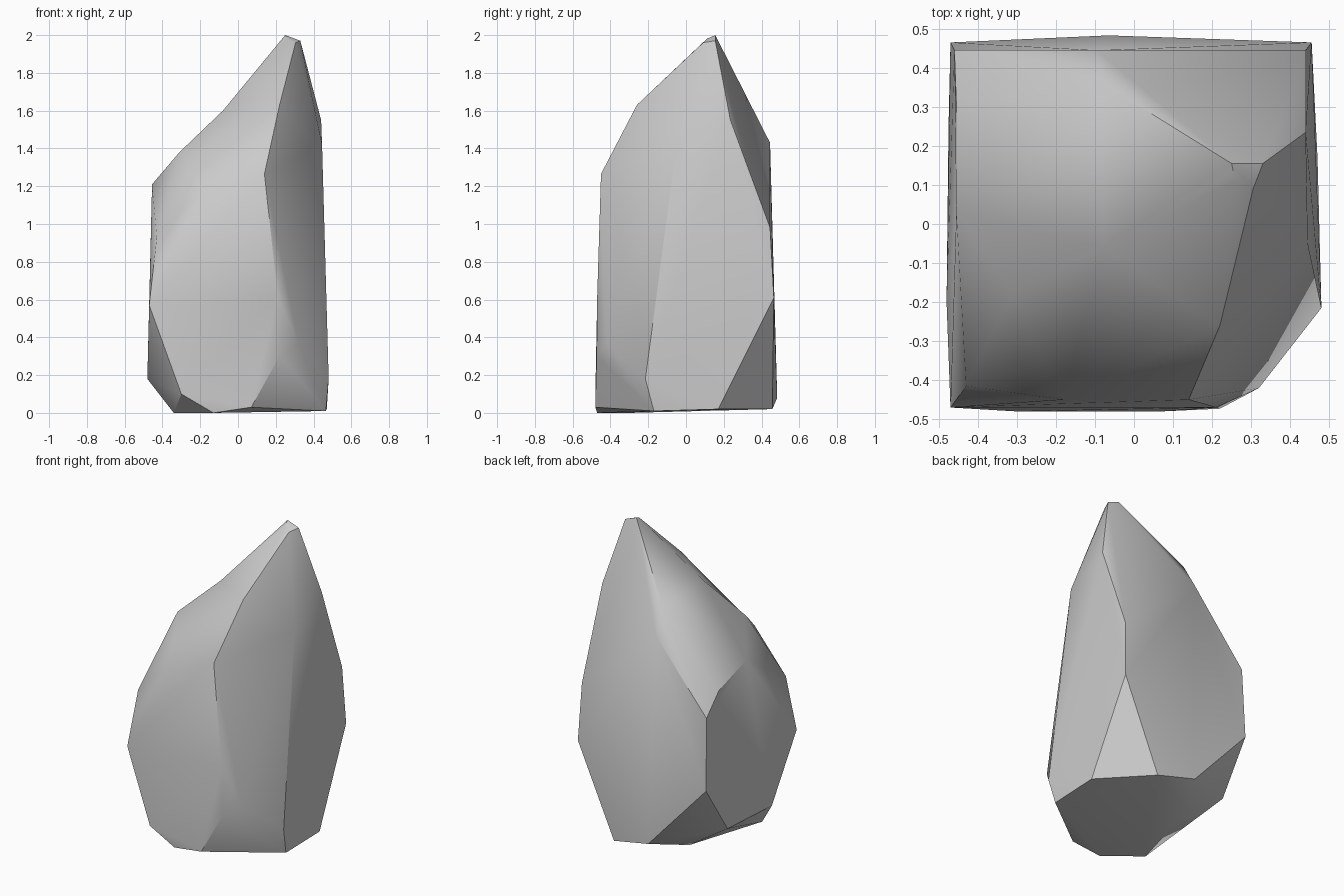
import bpy, bmesh
from mathutils import Vector

if "Cube" in bpy.data.objects:
    bpy.data.objects.remove(bpy.data.objects["Cube"])

# Corner points of the chipped stone, grouped by region
tip = [(.26, .11, 1.98), (.25, .155, 2), (.33, .155, 1.97), (.305, .09, 1.96)]
left_side = [(-.46, .445, .99), (-.47, .465, .525), (-.455, .31, 1.12),
             (-.455, .03, 1.21), (-.43, -.415, .93), (-.47, -.47, .57),
             (-.48, -.2, .18), (-.475, .25, .2)]
front = [(-.18, -.45, 1.18), (.14, -.45, 1.265), (.21, -.47, .62),
         (.22, -.473, .3), (.32, -.42, .37), (-.3, -.48, .1), (.22, -.26, 1.63)]
right_side = [(.445, -.05, 1.42), (.48, -.215, .18), (.44, .235, 1.55),
              (.44, .445, .98), (.455, .465, .61)]
back = [(-.095, .445, 1.43), (-.08, .36, 1.59), (-.065, .483, .08)]
base = [(.07, -.48, .03), (-.13, -.47, 0), (-.34, -.3, 0), (.465, -.17, .01),
        (.47, .17, .02), (.2, .457, .02), (-.2, .25, .02)]
slope = [(-.31, -.18, 1.38), (-.08, -.06, 1.67)]

bm = bmesh.new()
for p in tip + left_side + front + right_side + back + base + slope:
    bm.verts.new(p)
hull = bmesh.ops.convex_hull(bm, input=bm.verts[:])
loose = [v for v in bm.verts if not v.link_faces]
bmesh.ops.delete(bm, geom=loose, context='VERTS')

# Slight hollow in the upper left slope
target = Vector(slope[1])
for v in bm.verts:
    if (v.co - target).length < 1e-4:
        v.co.z = 1.60
bmesh.ops.recalc_face_normals(bm, faces=bm.faces[:])

mesh = bpy.data.meshes.new("stone")
bm.to_mesh(mesh)
bm.free()
stone = bpy.data.objects.new("stone", mesh)
bpy.context.collection.objects.link(stone)

# Broad facets blend softly, chipped edges stay sharp
bpy.context.view_layer.objects.active = stone
stone.select_set(True)
bpy.ops.object.shade_smooth_by_angle(angle=0.52)
